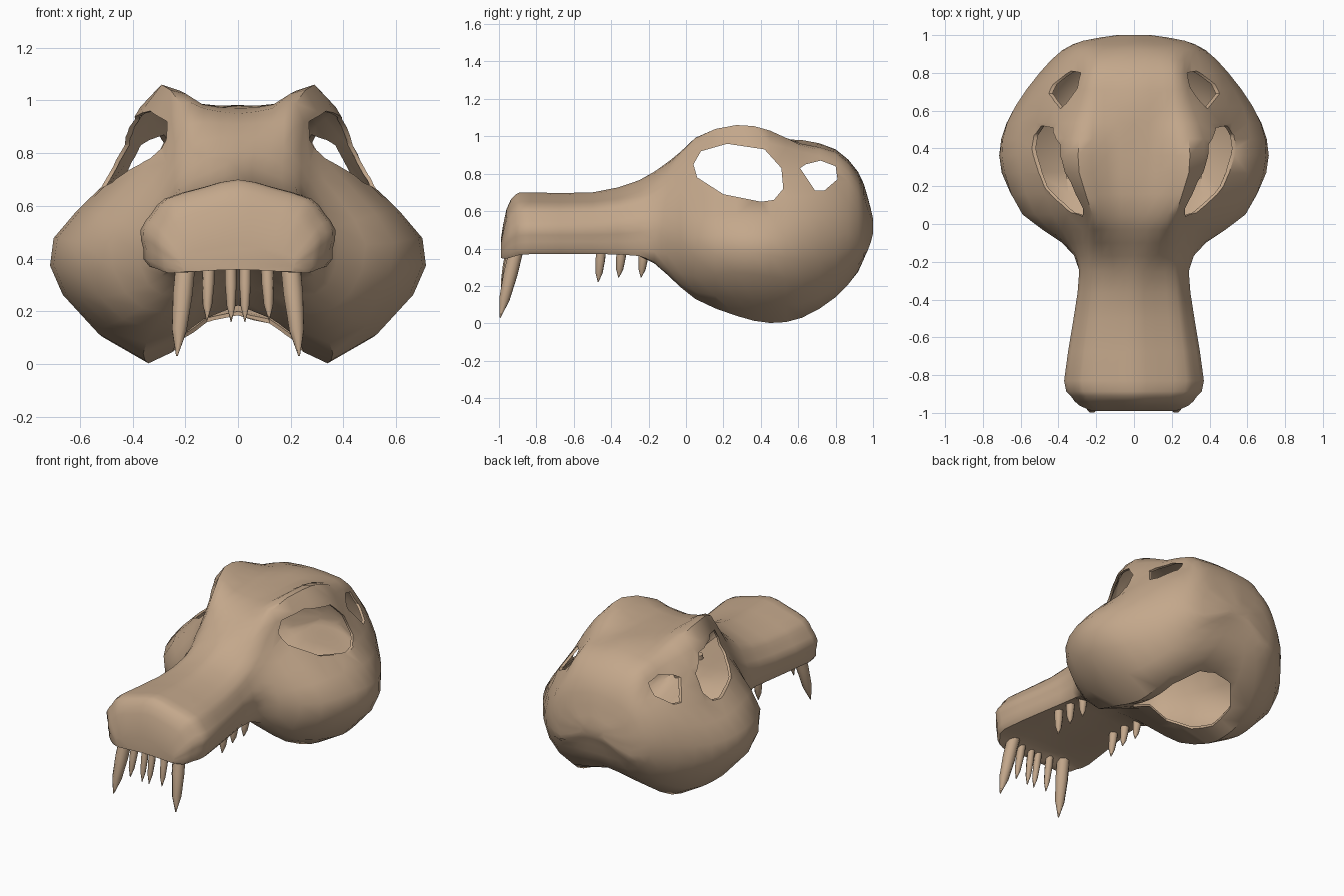
import bpy, bmesh
from mathutils import Vector, Matrix

if "Cube" in bpy.data.objects:
    bpy.data.objects.remove(bpy.data.objects["Cube"])

# Snout: (y, half width, bottom, top) applied to one template cross-section
TX = (0, .36, .75, .88, 1, .97, .91, .42, 0)
TZ = (1, .91, .78, .62, .42, .2, 0, .05, .08)
SNOUT = [(-.99, .22, .35, .45), (-.96, .29, .345, .61), (-.91, .335, .36, .69),
         (-.83, .37, .37, .70), (-.5, .32, .37, .70), (-.25, .29, .36, .765)]
# Cranium: y, top centre z, (x, z) points from crown round to underside, bottom centre z
CRANIUM = [
    (-.10, .86, [(.13, .85), (.21, .79), (.27, .70), (.34, .58), (.38, .45), (.34, .30), (.22, .26)], .36),
    (.05, .95, [(.13, .97), (.22, .99), (.29, .82), (.43, .67), (.59, .46), (.52, .25), (.32, .13)], .25),
    (.27, .98, [(.14, .985), (.29, 1.06), (.41, .86), (.50, .68), (.685, .48), (.655, .27), (.36, .04)], .20),
    (.45, .98, [(.15, .985), (.29, 1.03), (.44, .86), (.52, .67), (.695, .47), (.65, .25), (.34, .002)], .17),
    (.62, .98, [(.16, .96), (.26, .95), (.36, .86), (.50, .68), (.63, .45), (.58, .23), (.33, .03)], .17),
    (.80, .93, [(.15, .92), (.24, .90), (.30, .81), (.42, .68), (.50, .47), (.46, .27), (.28, .14)], .19),
    (.92, .81, [(.12, .80), (.22, .77), (.30, .70), (.35, .60), (.38, .49), (.35, .36), (.20, .28)], .28)]


def template(y, w, lo, hi):
    return [Vector((w * a, y, lo + (hi - lo) * b)) for a, b in zip(TX, TZ)]


def spline(a, b, c, d, t):
    return .5 * (2 * b + (c - a) * t + (2 * a - 5 * b + 4 * c - d) * t * t
                 + (3 * b - a - 3 * c + d) * t ** 3)


def make(name, bm):
    bmesh.ops.recalc_face_normals(bm, faces=bm.faces)
    me = bpy.data.meshes.new(name)
    bm.to_mesh(me)
    bm.free()
    ob = bpy.data.objects.new(name, me)
    bpy.context.collection.objects.link(ob)
    return ob


def loft(name, rings):
    bm = bmesh.new()
    rows = [[bm.verts.new(p) for p in r] for r in rings]
    n = len(rows[0])
    for a, b in zip(rows, rows[1:]):
        for i in range(n):
            bm.faces.new((a[i], a[(i + 1) % n], b[(i + 1) % n], b[i]))
    bm.faces.new(rows[0])
    bm.faces.new(rows[-1])
    return make(name, bm)


bone = bpy.data.materials.new("bone")
bone.diffuse_color = (.55, .39, .26, 1)
bone.use_nodes = True
bone.node_tree.nodes["Principled BSDF"].inputs["Base Color"].default_value = bone.diffuse_color


def finish(ob, angle):
    ob.data.materials.clear()
    ob.data.materials.append(bone)
    bpy.ops.object.select_all(action='DESELECT')
    ob.select_set(True)
    bpy.context.view_layer.objects.active = ob
    bpy.ops.object.shade_smooth_by_angle(angle=angle)


# Skull shell: mirrored sections, refined both ways with a spline
halves = [template(*s) for s in SNOUT]
for y, top, pts, bot in CRANIUM:
    halves.append([Vector((x, y, z)) for x, z in [(0, top), *pts, (0, bot)]])
halves += [template(.97, .27, .385, .68), template(1.0, .09, .48, .56)]
rings = []
for h in halves:
    full = h + [Vector((-p.x, p.y, p.z)) for p in h[-2:0:-1]]
    n = len(full)
    rings.append([spline(full[i - 1], full[i], full[(i + 1) % n], full[(i + 2) % n], t)
                  for i in range(n) for t in (0, .5)])
fine = []
last = len(rings) - 1
for k in range(last):
    four = (rings[max(k - 1, 0)], rings[k], rings[k + 1], rings[min(k + 2, last)])
    for t in (0, .5):
        fine.append([spline(*q, t) for q in zip(*four)])
fine.append(rings[-1])
skull = loft("skull", fine)
m = skull.modifiers.new("shell", 'SOLIDIFY')
m.thickness = .015
m.offset = -1

# Openings: eye sockets, temple holes, underside
EYE = [(.04, .85), (.08, .92), (.22, .96), (.42, .93), (.51, .83),
       (.52, .72), (.47, .66), (.40, .65), (.20, .69), (.06, .78)]
TEMPLE = [(.61, .83), (.64, .85), (.72, .87), (.80, .84), (.81, .77), (.74, .71), (.69, .71)]
UNDER = [(-.13, .15), (.13, .15), (.23, .27), (.25, .45), (.23, .64),
         (.12, .77), (-.12, .77), (-.23, .64), (-.25, .45), (-.23, .27)]
cutters = [loft("underside_cutter", [[(x, y, z) for x, y in UNDER] for z in (-.2, .42)])]
for s in (-1, 1):
    for label, poly in (("eye", EYE), ("temple", TEMPLE)):
        cutters.append(loft(label + "_cutter", [[(s * x, y, z) for y, z in poly] for x in (.2, 1)]))
for c in cutters:
    c.hide_render = True
    m = skull.modifiers.new("opening", 'BOOLEAN')
    m.operation = 'DIFFERENCE'
    m.solver = 'EXACT'
    m.object = c
bpy.context.view_layer.update()
deps = bpy.context.evaluated_depsgraph_get()
cut_mesh = bpy.data.meshes.new_from_object(skull.evaluated_get(deps))
skull.modifiers.clear()
skull.data = cut_mesh
for c in cutters:
    bpy.data.objects.remove(c)
finish(skull, .8)


# Teeth: turned spikes from root to tip
def tooth(name, root, tip, r):
    root, tip = Vector(root), Vector(tip)
    bm = bmesh.new()
    d = tip - root
    rot = d.to_track_quat('Z', 'Y').to_matrix()
    prev = None
    for t, f in ((0, 1), (.4, 1), (.75, .75), (1, .08)):
        c = bmesh.ops.create_circle(bm, cap_ends=t in (0, 1), segments=8, radius=r * f,
                                    matrix=Matrix.Translation(root + d * t) @ rot.to_4x4())['verts']
        if prev:
            for i in range(8):
                j = (i + 1) % 8
                bm.faces.new((prev[i], prev[j], c[j], c[i]))
        prev = c
    finish(make(name, bm), .8)


for side, s in (("left", -1), ("right", 1)):
    tooth(side + "_fang", (s * .195, -.90, .42), (s * .232, -.995, .03), .04)
    tooth(side + "_outer_incisor", (s * .11, -.93, .40), (s * .118, -.98, .165), .024)
    tooth(side + "_inner_incisor", (s * .028, -.94, .40), (s * .026, -.985, .16), .022)
    for i, (y, z) in enumerate(((-.45, .22), (-.34, .245), (-.22, .245))):
        tooth(f"{side}_cheek_tooth_{i + 1}", (s * .22, y, .42), (s * .21, y - .02, z), .027)
